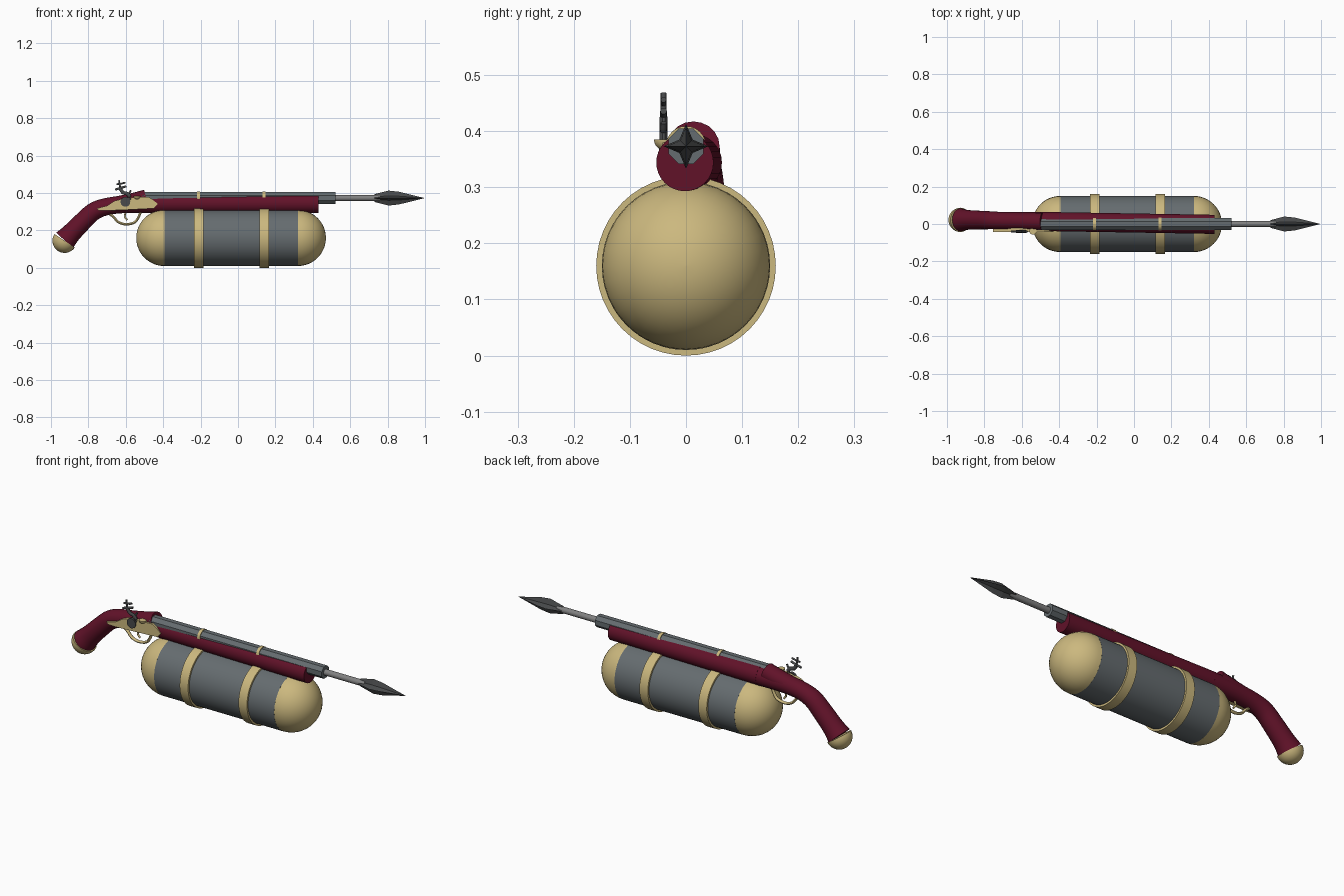
import bpy, bmesh
from math import pi, sin, cos, radians
from mathutils import Vector

if "Cube" in bpy.data.objects:
    bpy.data.objects.remove(bpy.data.objects["Cube"])


def material(name, rgb):
    m = bpy.data.materials.new(name)
    m.diffuse_color = (*rgb, 1)
    m.use_nodes = True
    m.node_tree.nodes["Principled BSDF"].inputs["Base Color"].default_value = m.diffuse_color
    return m


GOLD = material("brass", (0.60, 0.48, 0.21))
RED = material("red_wood", (0.12, 0.006, 0.022))
STEEL = material("blue_steel", (0.13, 0.15, 0.16))
DARK = material("dark_iron", (0.065, 0.068, 0.07))
SHAFT = material("pale_steel", (0.22, 0.22, 0.22))


def finish(name, bm, mat, smooth=40):
    bmesh.ops.recalc_face_normals(bm, faces=bm.faces)
    me = bpy.data.meshes.new(name)
    bm.to_mesh(me)
    bm.free()
    me.materials.append(mat)
    ob = bpy.data.objects.new(name, me)
    bpy.context.collection.objects.link(ob)
    if smooth:
        bpy.ops.object.select_all(action='DESELECT')
        ob.select_set(True)
        bpy.context.view_layer.objects.active = ob
        bpy.ops.object.shade_smooth_by_angle(angle=radians(smooth))
    return ob


def loft(name, sections, mat, sides=24, smooth=40, star=1.0, phase=0.0, flat=1.0):
    """Skin rings (x, y, z, radius) along a path; star shrinks every other point."""
    bm = bmesh.new()
    pts = [Vector(s[:3]) for s in sections]
    rings = []
    for i, s in enumerate(sections):
        t = (pts[min(i + 1, len(pts) - 1)] - pts[max(i - 1, 0)]).normalized()
        side = t.cross(Vector((0, 0, 1)))
        side = side.normalized() if side.length > 0.01 else Vector((0, 1, 0))
        up = side.cross(t)
        ring = []
        for k in range(sides):
            a = 2 * pi * k / sides + phase
            r = s[3] * (star if k % 2 else 1)
            ring.append(bm.verts.new(pts[i] + side * cos(a) * r * flat + up * sin(a) * r))
        rings.append(ring)
    for a, b in zip(rings, rings[1:]):
        for k in range(sides):
            n = (k + 1) % sides
            bm.faces.new((a[k], a[n], b[n], b[k]))
    bm.faces.new(rings[0])
    bm.faces.new(rings[-1])
    return finish(name, bm, mat, smooth)


def spline(points, steps=6):
    """Catmull-Rom resampling of tuples."""
    p = [Vector(q) for q in points]
    p = [2 * p[0] - p[1]] + p + [2 * p[-1] - p[-2]]
    out = []
    for i in range(1, len(p) - 2):
        for j in range(steps):
            t = j / steps
            a, b, c, d = p[i - 1:i + 3]
            out.append(tuple(0.5 * (2 * b + (c - a) * t + (2 * a - 5 * b + 4 * c - d) * t * t
                                    + (3 * b - a - 3 * c + d) * t ** 3)))
    return out + [tuple(p[-2])]


def dome(name, centre, direction, r, mat):
    d = Vector(direction).normalized()
    secs = []
    for i in range(13):
        a = i / 12 * pi / 2 * 0.995
        secs.append((*(Vector(centre) + d * r * sin(a)), r * cos(a)))
    return loft(name, secs, mat, 32)


def plate(name, outline, y0, y1, mat):
    bm = bmesh.new()
    a = [bm.verts.new((x, y0, z)) for x, z in outline]
    b = [bm.verts.new((x, y1, z)) for x, z in outline]
    bm.faces.new(a)
    bm.faces.new(b)
    for k in range(len(a)):
        n = (k + 1) % len(a)
        bm.faces.new((a[k], a[n], b[n], b[k]))
    return finish(name, bm, mat, 30)


# Gas tank with domed ends and straps
loft("tank_body", [(-0.394, 0, 0.16, 0.15), (0.32, 0, 0.16, 0.15)], STEEL, 48)
dome("tank_rear_cap", (-0.394, 0, 0.16), (-1, 0, 0), 0.15, GOLD)
dome("tank_front_cap", (0.32, 0, 0.16), (1, 0, 0), 0.15, GOLD)
for i, x in enumerate((-0.21, 0.14)):
    loft(f"tank_strap_{i}", [(x - 0.025, 0, 0.16, 0.16), (x + 0.025, 0, 0.16, 0.16)], GOLD, 48)
    loft(f"barrel_band_{i}", [(x - 0.008, 0, 0.373, 0.036), (x + 0.008, 0, 0.373, 0.036)], GOLD, 24)

# Wooden fore-end and curved grip
loft("fore_end", [(-0.46, 0.013, 0.344, 0.051), (0.43, -0.002, 0.344, 0.051)], RED, 32)
grip = spline([(-0.44, 0.013, 0.344, 0.051), (-0.60, 0.016, 0.340, 0.047),
               (-0.70, 0.018, 0.328, 0.046), (-0.77, 0.020, 0.302, 0.048),
               (-0.83, 0.021, 0.248, 0.050), (-0.89, 0.022, 0.187, 0.053),
               (-0.927, 0.022, 0.147, 0.061)])
loft("grip", grip, RED, 24)
dome("pommel", (-0.927, 0.022, 0.145), (-0.56, 0, -0.83), 0.065, GOLD)
# Raised wood behind the breech
loft("breech_hump", spline([(-0.49, 0.013, 0.372, 0.047), (-0.55, 0.014, 0.356, 0.047),
                            (-0.62, 0.016, 0.343, 0.045), (-0.70, 0.018, 0.328, 0.043)], 3), RED, 20)

# Octagonal barrel
loft("barrel", [(-0.51, 0, 0.373, 0.034), (0.52, 0, 0.373, 0.034)], STEEL, 8, 0, phase=pi / 8)

# Harpoon: shaft and four-bladed head
loft("harpoon_shaft", [(0.50, 0, 0.373, 0.016), (0.76, 0, 0.373, 0.016)], SHAFT, 16)
loft("harpoon_head", [(0.73, 0, 0.373, 0.021), (0.805, 0, 0.373, 0.040),
                      (0.86, 0, 0.373, 0.034), (0.995, 0, 0.373, 0.0008)], DARK, 8, 0, star=0.42)

# Lock plate and priming pan
plate("lock_plate", [(-0.755, 0.318), (-0.70, 0.332), (-0.66, 0.358), (-0.60, 0.374), (-0.55, 0.376),
                     (-0.48, 0.380), (-0.455, 0.365), (-0.43, 0.342), (-0.45, 0.318),
                     (-0.60, 0.310), (-0.71, 0.306), (-0.745, 0.308)], -0.042, -0.02, GOLD)
dome("priming_pan", (-0.54, -0.038, 0.385), (0, 0, -1), 0.019, GOLD)


def rod(name, points, r, mat, flat=1.0, steps=5):
    return loft(name, [(*p, r) for p in spline(points, steps)], mat, 10, flat=flat)


# Hammer with jaws and clamping screw
Y = -0.040
loft("hammer_pivot", [(-0.602, -0.035, 0.353, 0.026), (-0.602, -0.048, 0.353, 0.026)], DARK, 20)
rod("hammer_neck", [(-0.60, Y, 0.35), (-0.58, Y, 0.375), (-0.59, Y, 0.395),
                    (-0.615, Y, 0.403), (-0.63, Y, 0.425)], 0.010, DARK, 0.7)
rod("lower_jaw", [(-0.657, Y, 0.418), (-0.625, Y, 0.428), (-0.597, Y, 0.436)], 0.006, DARK)
rod("upper_jaw", [(-0.650, Y, 0.447), (-0.625, Y, 0.450), (-0.602, Y, 0.456)], 0.005, DARK)
rod("hammer_spur", [(-0.602, Y, 0.395), (-0.582, Y, 0.40), (-0.572, Y, 0.415)], 0.005, DARK)
rod("jaw_screw", [(-0.628, Y, 0.415), (-0.636, Y, 0.468)], 0.005, DARK)

# Trigger guard and trigger
G = 0.013
rod("trigger_guard", [(-0.69, G, 0.290), (-0.665, G, 0.272), (-0.640, G, 0.245), (-0.600, G, 0.233),
                      (-0.555, G, 0.242), (-0.535, G, 0.265), (-0.520, G, 0.300)], 0.007, GOLD, 1.3)
rod("trigger", [(-0.60, G, 0.30), (-0.605, G, 0.275), (-0.592, G, 0.255)], 0.005, GOLD)
